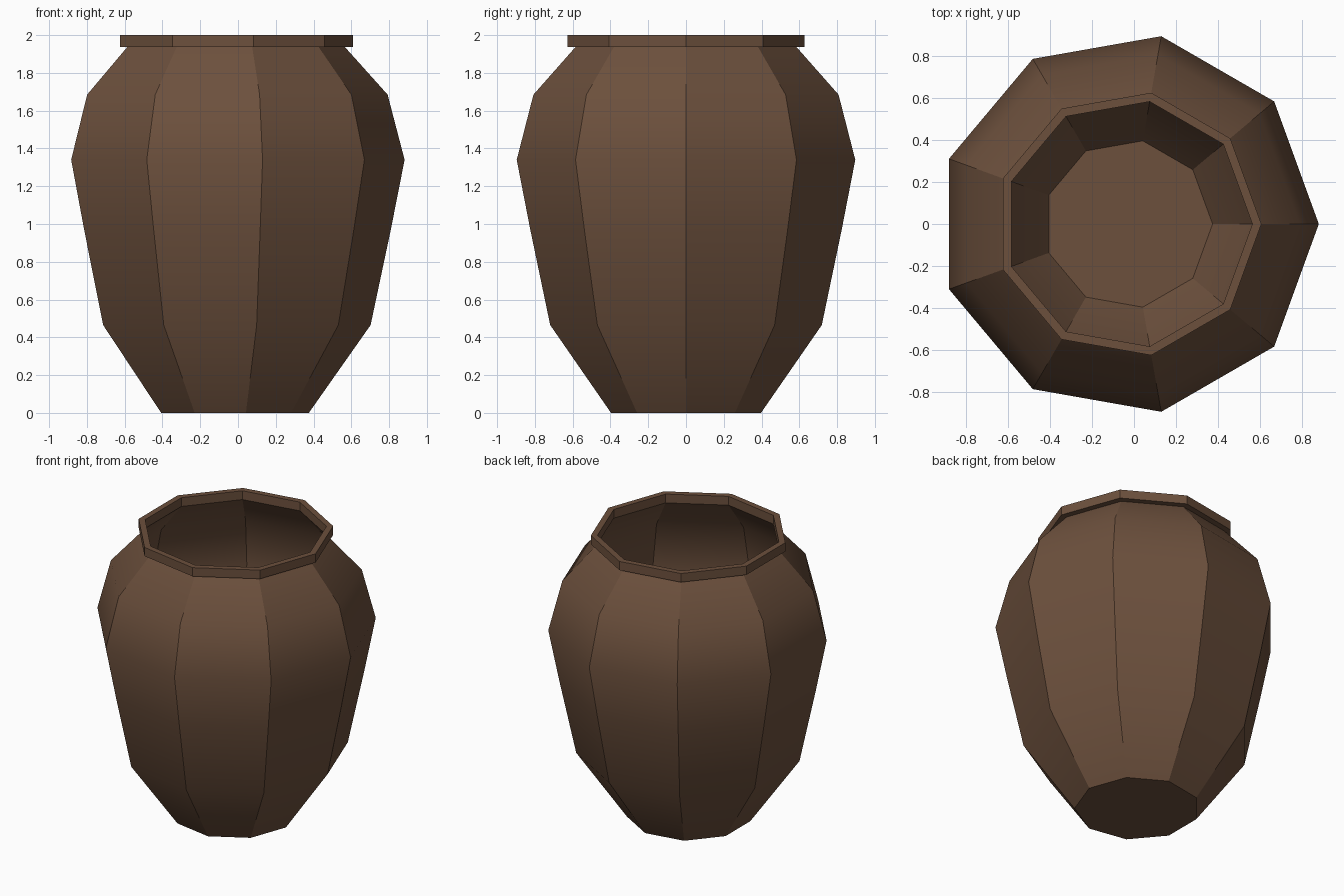
import bpy, math

if "Cube" in bpy.data.objects:
    bpy.data.objects.remove(bpy.data.objects["Cube"])

SIDES = 9
CX = -0.028  # shifts the odd-sided shape so its bounds are centred

clay = bpy.data.materials.new("brown_clay")
clay.diffuse_color = (0.15, 0.08, 0.046, 1)
clay.use_nodes = True
clay.node_tree.nodes["Principled BSDF"].inputs["Base Color"].default_value = clay.diffuse_color


def lathe(name, profile, closed=False, floor=False):
    """Revolve (radius, z) points, listed bottom to top on the outside."""
    verts = [(CX + r * math.cos(2 * math.pi * i / SIDES),
              r * math.sin(2 * math.pi * i / SIDES), z)
             for r, z in profile for i in range(SIDES)]
    n = len(profile)
    faces = []
    for k in range(n if closed else n - 1):
        a, b = k * SIDES, ((k + 1) % n) * SIDES
        for i in range(SIDES):
            j = (i + 1) % SIDES
            faces.append((a + i, a + j, b + j, b + i))
    if floor:
        faces.append(tuple(reversed(range(SIDES))))
    mesh = bpy.data.meshes.new(name)
    mesh.from_pydata(verts, [], faces)
    mesh.materials.append(clay)
    ob = bpy.data.objects.new(name, mesh)
    bpy.context.collection.objects.link(ob)
    bpy.ops.object.select_all(action='DESELECT')
    ob.select_set(True)
    bpy.context.view_layer.objects.active = ob
    bpy.ops.object.shade_smooth_by_angle(angle=math.radians(30))
    return ob


# Thin-walled pot body, open at the top
lathe("pot_body", [(0.403, 0), (0.73, 0.465), (0.837, 0.97), (0.91, 1.34),
                   (0.82, 1.685), (0.593, 1.938)], floor=True)

# Overhanging rim ring
lathe("pot_rim", [(0.593, 1.938), (0.636, 1.938), (0.636, 2.0), (0.593, 2.0)],
      closed=True)
